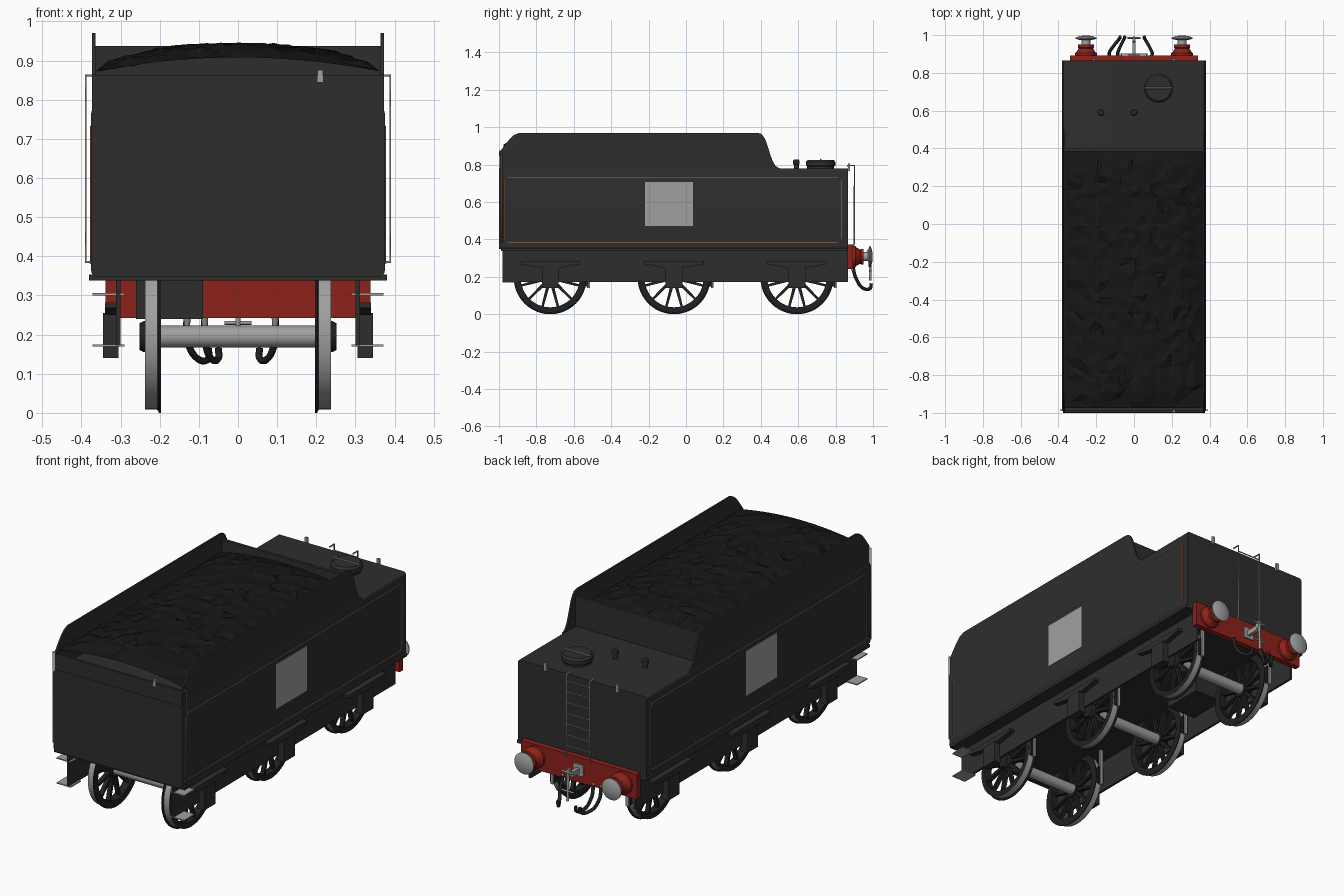
import bpy, bmesh, math, random
from mathutils import Vector

if "Cube" in bpy.data.objects:
    bpy.data.objects.remove(bpy.data.objects["Cube"])

random.seed(4)

def mat(name, c):
    m = bpy.data.materials.new(name)
    m.diffuse_color = (*c, 1)
    m.use_nodes = True
    m.node_tree.nodes["Principled BSDF"].inputs["Base Color"].default_value = m.diffuse_color
    return m

BLACK = mat("black_paint", (0.027, 0.027, 0.027))
DARK = mat("dark_iron", (0.015, 0.015, 0.015))
COAL = mat("coal", (0.008, 0.008, 0.008))
RED = mat("red_paint", (0.27, 0.015, 0.01))
LINE = mat("lining", (0.55, 0.22, 0.1))
STEEL = mat("steel", (0.35, 0.35, 0.35))

def finish(name, bm, m, smooth=False):
    bmesh.ops.recalc_face_normals(bm, faces=bm.faces)
    me = bpy.data.meshes.new(name)
    bm.to_mesh(me)
    bm.free()
    ob = bpy.data.objects.new(name, me)
    bpy.context.collection.objects.link(ob)
    me.materials.append(m)
    if smooth:
        bpy.ops.object.select_all(action='DESELECT')
        ob.select_set(True)
        bpy.context.view_layer.objects.active = ob
        bpy.ops.object.shade_smooth_by_angle(angle=math.radians(35))
    return ob

def prism(name, pts, axis, a, b, m, smooth=False):
    """Extrude a 2D outline: axis x uses (y, z), y uses (x, z), z uses (x, y)."""
    put = {'x': lambda p, t: (t, p[0], p[1]), 'y': lambda p, t: (p[0], t, p[1]),
           'z': lambda p, t: (p[0], p[1], t)}[axis]
    bm = bmesh.new()
    lo, hi = [[bm.verts.new(put(p, t)) for p in pts] for t in (a, b)]
    bm.faces.new(lo)
    bm.faces.new(hi)
    for i in range(len(pts)):
        j = (i + 1) % len(pts)
        bm.faces.new((lo[i], lo[j], hi[j], hi[i]))
    return finish(name, bm, m, smooth)

def box(name, x, y, z, m):
    return prism(name, [(x[0], y[0]), (x[1], y[0]), (x[1], y[1]), (x[0], y[1])], 'z', *z, m)

def lathe(name, prof, axis, c, m, seg=32, ring=False):
    """Revolve (radius, position) points about an axis through c."""
    put = {'x': lambda r, s, a: (a, r, s), 'y': lambda r, s, a: (r, a, s),
           'z': lambda r, s, a: (r, s, a)}[axis]
    bm = bmesh.new()
    rows = [[bm.verts.new(Vector(c) + Vector(put(r * math.cos(2 * math.pi * k / seg),
             r * math.sin(2 * math.pi * k / seg), a))) for k in range(seg)] for r, a in prof]
    n = len(rows)
    for i in range(n if ring else n - 1):
        p, q = rows[i], rows[(i + 1) % n]
        for k in range(seg):
            l = (k + 1) % seg
            bm.faces.new((p[k], p[l], q[l], q[k]))
    if not ring:
        bm.faces.new(rows[0])
        bm.faces.new(rows[-1])
    return finish(name, bm, m, True)

def tube(name, pts, r, m, closed=False, soft=False):
    cu = bpy.data.curves.new(name, 'CURVE')
    cu.dimensions = '3D'
    cu.bevel_depth, cu.bevel_resolution, cu.use_fill_caps = r, 2, True
    if soft:
        sp = cu.splines.new('BEZIER')
        sp.bezier_points.add(len(pts) - 1)
        for b, p in zip(sp.bezier_points, pts):
            b.co = p
            b.handle_left_type = b.handle_right_type = 'AUTO'
    else:
        sp = cu.splines.new('POLY')
        sp.points.add(len(pts) - 1)
        for b, p in zip(sp.points, pts):
            b.co = (*p, 1)
    sp.use_cyclic_u = closed
    cu.materials.append(m)
    ob = bpy.data.objects.new(name, cu)
    bpy.context.collection.objects.link(ob)

def round_rect(x0, x1, y0, y1, r, n=5):
    out = []
    for k, (cx, cy) in enumerate([(x1 - r, y1 - r), (x0 + r, y1 - r), (x0 + r, y0 + r), (x1 - r, y0 + r)]):
        for i in range(n + 1):
            t = math.pi / 2 * (k + i / n)
            out.append((cx + r * math.cos(t), cy + r * math.sin(t)))
    return out

# water tank, footplate and coal bulkheads
prism("tank_body", round_rect(-0.375, 0.375, 0.348, 0.78, 0.015), 'y', -1, 0.865, BLACK, True)
box("footplate", (-0.381, 0.381), (-0.99, 0.865), (0.338, 0.353), BLACK)
box("coal_front_plate", (-0.37, 0.37), (-0.998, -0.985), (0.77, 0.862), BLACK)
box("coal_rear_plate", (-0.37, 0.37), (0.385, 0.4), (0.77, 0.937), BLACK)

# curved coal side sheets
sheet = [(-0.998, 0.77), (-0.998, 0.865), (-0.965, 0.91), (-0.94, 0.94), (-0.92, 0.958), (-0.89, 0.97),
         (0.38, 0.97), (0.4, 0.965), (0.415, 0.95), (0.428, 0.925), (0.452, 0.85), (0.465, 0.815),
         (0.48, 0.792), (0.5, 0.78), (0.5, 0.77)]

# coal heap, lumpy flat-shaded sheet
bm = bmesh.new()
nx, ny = 18, 32
g = [[None] * (ny + 1) for _ in range(nx + 1)]
for i in range(nx + 1):
    for j in range(ny + 1):
        u, v = 2 * i / nx - 1, j / ny
        inner = 0 < i < nx and 0 < j < ny
        k = 0.012 if inner else 0
        end = min(1, v * 12, (1 - v) * 12)
        z = 0.872 + 0.036 * (1 - u * u) + 0.03 * end * (1 - abs(u) ** 4)
        z += random.uniform(-0.009, 0.009) if inner else 0
        g[i][j] = bm.verts.new((0.363 * u + random.uniform(-k, k), -0.975 + 1.36 * v + random.uniform(-k, k), z))
for i in range(nx):
    for j in range(ny):
        bm.faces.new((g[i][j], g[i + 1][j], g[i + 1][j + 1], g[i][j + 1]))
bmesh.ops.triangulate(bm, faces=bm.faces)
finish("coal_heap", bm, COAL)

# filler lid and vents on the rear deck
lathe("filler_lid", [(0.072, 0.775), (0.072, 0.79), (0.078, 0.795), (0.078, 0.815), (0.068, 0.826)], 'z', (0.13, 0.72, 0), BLACK)
tube("filler_handle", [(0.055, 0.72, 0.828), (0.205, 0.72, 0.828)], 0.004, STEEL)
for x in (-0.175, 0):
    lathe("tank_vent", [(0.013, 0.775), (0.013, 0.8), (0.018, 0.802), (0.018, 0.82), (0.012, 0.827)], 'z', (x, 0.59, 0), BLACK, 16)

AXLES = (-0.726, -0.064, 0.593)
CZ = 0.195
for s in (-1, 1):
    def X(a, b):
        return tuple(sorted((s * a, s * b)))
    prism("coal_side_sheet", sheet, 'x', *X(0.364, 0.373), BLACK)
    # side lining and blank panel
    tube("side_lining", [(s * 0.3755, y, z) for y, z in round_rect(-0.97, 0.83, 0.382, 0.733, 0.025)], 0.002, LINE, True)
    box("side_panel", X(0.37, 0.377), (-0.22, 0.037), (0.472, 0.708), STEEL)
    # front handrails, steps and frames
    tube("handrail", [(s * 0.375, -0.985, 0.385), (s * 0.389, -0.985, 0.385), (s * 0.389, -0.985, 0.862), (s * 0.37, -0.985, 0.862)], 0.003, STEEL)
    prism("side_frame", [(-0.98, 0.172), (0.865, 0.172), (0.865, 0.34), (-0.98, 0.34)], 'x', *X(0.3, 0.312), BLACK)
    for z in (0.303, 0.172):
        box("step", X(0.29, 0.372), (-0.98, -0.895), (z - 0.003, z + 0.003), STEEL)
    for y in AXLES:
        # axlebox, horn guide and leaf spring
        box("axlebox", X(0.305, 0.345), (y - 0.045, y + 0.045), (0.14, 0.255), BLACK)
        prism("leaf_spring", [(y - 0.16, 0.282), (y - 0.16, 0.268), (y - 0.06, 0.25), (y + 0.06, 0.25), (y + 0.16, 0.268), (y + 0.16, 0.282)],
              'x', *X(0.308, 0.34), BLACK)
        # spoked wheel with bright tread
        c = (0, y, CZ)
        lathe("wheel_rim", [(0.158, s * 0.197), (0.195, s * 0.197), (0.195, s * 0.202), (0.187, s * 0.206),
                            (0.185, s * 0.238), (0.158, s * 0.238)], 'x', c, DARK, 48, True)
        lathe("wheel_tread", [(0.18, s * 0.206), (0.187, s * 0.206), (0.186, s * 0.2375), (0.18, s * 0.2375)], 'x', c, STEEL, 48, True)
        lathe("wheel_hub", [(0.04, s * 0.2), (0.04, s * 0.24), (0.034, s * 0.252)], 'x', c, DARK, 24)
        for k in range(12):
            t = 2 * math.pi * (k + 0.5) / 12
            d, n = Vector((math.cos(t), math.sin(t))), Vector((-math.sin(t), math.cos(t)))
            o = Vector((y, CZ))
            prism("wheel_spoke", [o + d * r + n * w for r, w in ((0.03, -0.009), (0.165, -0.006), (0.165, 0.006), (0.03, 0.009))],
                  'x', *X(0.208, 0.23), DARK)
        # brake hanger and block
        box("brake_hanger", X(0.212, 0.228), (y + 0.198, y + 0.212), (0.14, 0.34), STEEL)
        prism("brake_block", [(y + 0.19, 0.15), (y + 0.205, 0.145), (y + 0.205, 0.245), (y + 0.188, 0.24)], 'x', *X(0.205, 0.236), DARK)
    # buffers
    c = (s * 0.255, 0, 0.308)
    lathe("buffer_housing", [(0.058, 0.89), (0.058, 0.905), (0.05, 0.91), (0.038, 0.93), (0.042, 0.935), (0.042, 0.95)], 'y', c, RED)
    lathe("buffer_shank", [(0.024, 0.94), (0.024, 0.982)], 'y', c, STEEL)
    lathe("buffer_head", [(0.02, 0.972), (0.056, 0.98), (0.056, 0.986), (0.035, 0.995), (0.01, 0.998)], 'y', c, STEEL)
    # lamp irons and ladder rails
    box("lamp_iron", (s * 0.21 - 0.007, s * 0.21 + 0.007), (0.865, 0.876), (0.765, 0.805), STEEL)
    tube("ladder_rail", [(s * 0.068, 0.893, 0.36), (s * 0.068, 0.9, 0.38), (s * 0.068, 0.9, 0.795), (s * 0.068, 0.86, 0.795)], 0.004, STEEL)

for y in AXLES:
    lathe("axle", [(0.028, -0.25), (0.028, 0.25)], 'x', (0, y, CZ), STEEL, 24)
for i in range(7):
    z = 0.42 + i * 0.057
    tube("ladder_rung", [(-0.068, 0.9, z), (0.068, 0.9, z)], 0.003, STEEL)
box("front_lamp_iron", (0.203, 0.217), (-0.999, -0.985), (0.845, 0.876), STEEL)
box("brake_cylinder_box", (-0.26, -0.09), (0.16, 0.38), (0.24, 0.34), BLACK)

# red buffer beam, coupling and hoses
box("buffer_beam", (-0.338, 0.338), (0.863, 0.893), (0.242, 0.374), RED)
box("coupling_plate", (-0.03, 0.03), (0.89, 0.9), (0.28, 0.34), STEEL)
prism("coupling_hook", [(0.89, 0.295), (0.96, 0.295), (0.985, 0.31), (0.985, 0.345), (0.97, 0.345), (0.962, 0.322), (0.89, 0.322)],
      'x', -0.009, 0.009, STEEL)
tube("coupling_screw", [(0, 0.982, 0.33), (0, 0.986, 0.18)], 0.007, STEEL)
for z in (0.33, 0.23):
    tube("coupling_bar", [(-0.035, 0.985, z), (0.035, 0.985, z)], 0.005, STEEL)
for x0, x1 in ((-0.13, -0.075), (-0.085, -0.05), (0.095, 0.055)):
    tube("brake_hose", [(x0, 0.893, 0.25), (x0, 0.91, 0.19), ((x0 + x1) / 2, 0.95, 0.138), (x1, 0.985, 0.14), (x1, 0.99, 0.165)],
         0.009, DARK, soft=True)
    tube("hose_pipe", [(x0, 0.885, 0.26), (x0, 0.9, 0.215)], 0.008, STEEL)
